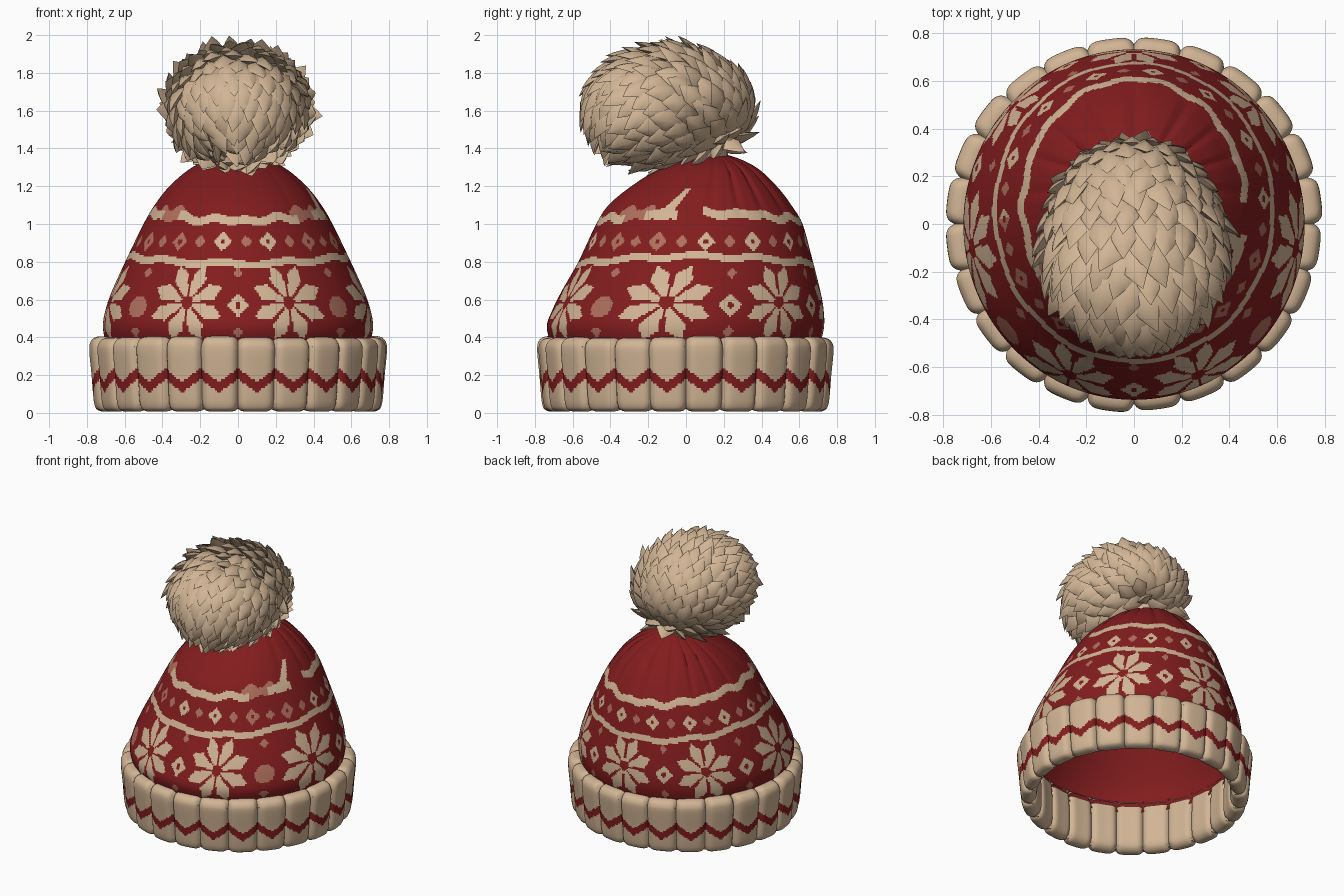
import bpy, bmesh, math, random
from mathutils import Vector

random.seed(4)
TAU = 2 * math.pi
if "Cube" in bpy.data.objects:
    bpy.data.objects.remove(bpy.data.objects["Cube"])


def material(name, rgb):
    m = bpy.data.materials.new(name)
    m.use_nodes = True
    m.diffuse_color = (*rgb, 1)
    bsdf = m.node_tree.nodes["Principled BSDF"]
    bsdf.inputs["Base Color"].default_value = (*rgb, 1)
    bsdf.inputs["Roughness"].default_value = 0.9
    return m


RED, CREAM, PINK = 0, 1, 2
MATS = [material("wool red", (0.225, 0.012, 0.013)),
        material("wool cream", (0.64, 0.46, 0.30)),
        material("faded pink", (0.43, 0.16, 0.11))]


def finish(name, bm, angle=40):
    mesh = bpy.data.meshes.new(name)
    bm.to_mesh(mesh)
    bm.free()
    for m in MATS:
        mesh.materials.append(m)
    ob = bpy.data.objects.new(name, mesh)
    bpy.context.collection.objects.link(ob)
    bpy.ops.object.select_all(action='DESELECT')
    ob.select_set(True)
    bpy.context.view_layer.objects.active = ob
    bpy.ops.object.shade_smooth_by_angle(angle=math.radians(angle))


def resample(points, step):
    """Smooth curve through the points, cut into pieces of about one step."""
    out = []
    for i in range(len(points) - 1):
        a, b, c, d = (Vector(points[min(max(i + k, 0), len(points) - 1)]) for k in (-1, 0, 1, 2))
        n = max(1, round((c - b).length / step))
        for j in range(n):
            t = j / n
            out.append(b + 0.5 * t * ((c - a) + t * ((2 * a - 5 * b + 4 * c - d) + t * (3 * (b - c) + d - a))))
    return out + [Vector(points[-1])]


def lathe(name, profile, cols, place, paint, angle=40, flip=False):
    """Rings of vertices; place gives a position, paint a colour, from angle and row."""
    bm = bmesh.new()
    rings = [[bm.verts.new(place(TAU * c / cols, p)) for c in range(cols)] for p in profile]
    for r in range(len(rings) - 1):
        for c in range(cols):
            d = (c + 1) % cols
            quad = [rings[r][c], rings[r][d], rings[r + 1][d], rings[r + 1][c]]
            f = bm.faces.new(quad[::-1] if flip else quad)
            f.material_index = paint(TAU * (c + 0.5) / cols, (profile[r] + profile[r + 1]) / 2)
    finish(name, bm, angle)


# Crown: rows of z, half width, front y, back y
CROWN = [(0.33, 0.69, -0.70, 0.70), (0.45, 0.715, -0.737, 0.73), (0.55, 0.70, -0.705, 0.728),
         (0.65, 0.665, -0.655, 0.71), (0.80, 0.597, -0.57, 0.672), (1.00, 0.50, -0.475, 0.617),
         (1.10, 0.44, -0.41, 0.56), (1.20, 0.36, -0.29, 0.48), (1.30, 0.24, -0.13, 0.37),
         (1.36, 0.10, 0.02, 0.24), (1.375, 0.004, 0.126, 0.134)]


def crown_place(shrink):
    def place(phi, p):
        z, rx, y0, y1 = p
        fold = min(max((z - 1.02) / 0.25, 0), 1)
        crease = 1 - 2 * abs(math.sin(8 * phi + math.sin(3 * phi)))
        s = 1 - fold * (0.024 - 0.02 * math.cos(phi)) * max(crease, -0.4)
        return (s * (rx - shrink) * math.sin(phi),
                (y0 + y1) / 2 - s * ((y1 - y0) / 2 - shrink) * math.cos(phi), z - shrink)
    return place


def near(phi, count, offset=0.0):
    """Signed angle to the closest of evenly spaced motifs, and its index."""
    gap = TAU / count
    k = round((phi - offset) / gap)
    return phi - offset - k * gap, k % count


def knit(phi, p):
    z = p[0]
    side = abs((phi + math.pi) % TAU - math.pi)
    sway = 0.02 * math.cos(2 * phi) + 0.007 * math.sin(11 * phi)
    # horizontal stripes
    if abs(z - 0.81 + sway) < 0.019:
        return CREAM
    if abs(z - 1.04 + sway - 0.008 * math.sin(17 * phi)) < 0.023 and not 1.34 < phi < 1.6:
        return PINK if 0.72 < side < 0.98 else CREAM
    if 0.62 < side < 1.08 and 1.03 < z < 1.085 - 0.015 * math.sin(23 * side):
        return PINK
    # stray stroke on one side
    if 1.02 < z < 1.19 and abs(phi - 1.17 - (z - 1.02) * 1.2) < 0.085 - (z - 1.02) * 0.3:
        return CREAM
    # row of small diamonds, faded on the flanks
    d, k = near(phi, 28, 0.075)
    m = abs(d) * 0.58 + abs(z - 0.908)
    if k % 2 and 0.016 < m < 0.052:
        return PINK if 0.4 < side < 1.5 else CREAM
    if not k % 2 and m < 0.034:
        return PINK
    # eight petal stars
    turn = phi + 0.05 * math.sin(2 * phi) + 0.03 * math.sin(3 * phi) - 0.045 * math.sin(phi)
    d, k = near(turn, 7, TAU / 14)
    u, v = d * 0.68, (z - 0.585) * 1.06
    r, fold = math.hypot(u, v), near(math.atan2(v, u), 8, TAU / 16)[0]
    along, across = r * math.cos(fold), abs(r * math.sin(fold))
    if 0.035 < along and across < min(along * 0.3, (0.225 - along) * 0.65):
        return CREAM
    # motifs between the stars
    d, k = near(turn, 7)
    m = abs(d) * 0.68 + abs(z - 0.57)
    if k in (1, 6):
        if math.hypot(d * 0.68, z - 0.56) < 0.058:
            return PINK
    elif 0.022 < m < 0.065:
        return CREAM
    if abs(d) * 0.68 + abs(z - 0.74) < 0.03 or abs(d) * 0.68 + abs(z - 0.43) < 0.03:
        return PINK
    return RED


lathe("crown", resample(CROWN, 0.012), 384, crown_place(0), knit)
lathe("crown_lining", resample(CROWN, 0.06), 72, crown_place(0.03), lambda phi, p: RED, flip=True)

# Folded cuff: radius and height, from inside top round the hem to outside top
RIBS = 24
CUFF = [(0.655, 0.34), (0.645, 0.20), (0.65, 0.06), (0.685, 0.012), (0.735, 0.012), (0.76, 0.05),
        (0.774, 0.20), (0.786, 0.33), (0.778, 0.375), (0.753, 0.397), (0.71, 0.40), (0.67, 0.37)]
tilt = [random.uniform(-0.006, 0.006) for _ in range(RIBS)]


def cuff_place(phi, p):
    r, z = p
    k = phi * RIBS / TAU + 1e-6
    groove = abs(2 * (k % 1) - 1) ** 6
    wob = tilt[int(k) % RIBS] * (1 - groove)
    r += (wob - 0.032 * groove) if r > 0.70 else 0.027 * groove
    if z > 0.35 or z < 0.04:
        z -= math.copysign(0.015 * groove, z - 0.2) - wob * (z > 0.35)
    return (r * math.sin(phi), -r * math.cos(phi), max(z, 0))


def zigzag(phi, p):
    wave = 0.134 + 0.074 * abs(2 * ((phi * RIBS / TAU) % 1) - 1)
    return RED if p[0] > 0.72 and abs(p[1] - wave) < 0.027 else CREAM


lathe("cuff", resample(CUFF, 0.011), RIBS * 18, cuff_place, zigzag, 50)

# Pompom: a core covered with pointed yarn tufts swept towards the front
CENTRE, RADII = Vector((0, -0.095, 1.615)), Vector((0.35, 0.415, 0.295))


def tuft(bm, base, way, out, length, width):
    """Pointed, curved blade with a raised ridge."""
    side = way.cross(out).normalized()
    up = side.cross(way).normalized()
    rings = []
    for t, w in ((0, 0.7), (0.3, 1), (0.6, 0.8), (0.82, 0.4)):
        mid = base + way * length * t + up * length * 0.25 * t * (1 - t)
        hw = width * w / 2
        rings.append([bm.verts.new(mid + o) for o in
                      (side * hw, up * hw * 0.6, -side * hw, -up * hw * 0.4)])
    tip = bm.verts.new(base + way * length)
    for a, b in zip(rings, rings[1:]):
        for i in range(4):
            j = (i + 1) % 4
            bm.faces.new((a[i], a[j], b[j], b[i]))
    for i in range(4):
        bm.faces.new((rings[-1][i], rings[-1][(i + 1) % 4], tip))
    bm.faces.new(rings[0][::-1])


bm = bmesh.new()
TUFTS = 240
for i in range(TUFTS):
    h = 1 - 2 * (i + 0.5) / TUFTS
    a = i * math.pi * (3 - math.sqrt(5))
    s = math.sqrt(1 - h * h)
    n = Vector((s * math.cos(a), s * math.sin(a), h))
    pos = CENTRE + Vector(x * y for x, y in zip(n, RADII))
    normal = Vector(x / y for x, y in zip(n, RADII)).normalized()
    flow = Vector((0, -0.6, 1.1 * n.y)) + 0.25 * Vector(random.uniform(-1, 1) for _ in range(3))
    flow -= normal * flow.dot(normal)
    way = (flow + normal * random.uniform(0.35, 0.5)).normalized()
    length = random.uniform(0.20, 0.24)
    tuft(bm, pos - way * 0.105, way, normal, length, random.uniform(0.12, 0.15))
core = bmesh.ops.create_icosphere(bm, subdivisions=3, radius=1)["verts"]
for v in core:
    v.co = CENTRE + Vector(x * y for x, y in zip(v.co, RADII))
bmesh.ops.recalc_face_normals(bm, faces=bm.faces)
for f in bm.faces:
    f.material_index = CREAM
finish("pompom", bm, 60)
